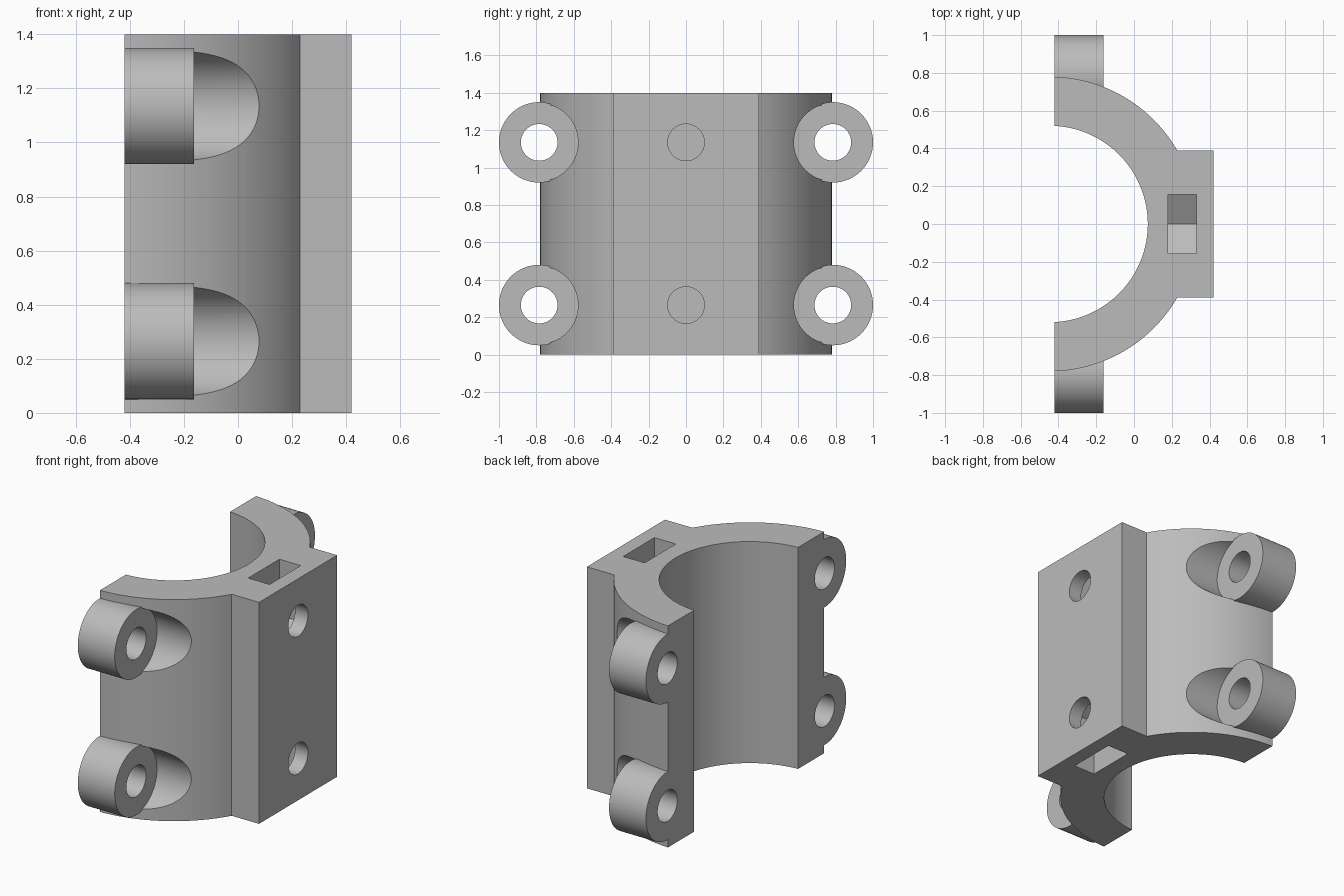
import bpy, bmesh
from math import sin, cos, pi, acos, asin, radians
from mathutils import Matrix

cube = bpy.data.objects.get("Cube")
if cube:
    bpy.data.objects.remove(cube, do_unlink=True)

HEIGHT, X0, X1 = 1.4, -0.42, 0.42
CX, R_IN, R_OUT = -0.447, 0.52, 0.78      # bore axis and radii
PAD = 0.39                                # half width of mounting pad
LUG_Y, LUG_R, LUG_END = 0.785, 0.215, -0.162
LEVELS = (0.265, 1.135)

grey = bpy.data.materials.new("plain grey")
grey.use_nodes = True
colour = (0.5, 0.5, 0.5, 1)
grey.diffuse_color = colour
grey.node_tree.nodes["Principled BSDF"].inputs["Base Color"].default_value = colour


def finish(name, bm):
    bmesh.ops.recalc_face_normals(bm, faces=bm.faces)
    mesh = bpy.data.meshes.new(name)
    bm.to_mesh(mesh)
    bm.free()
    mesh.materials.append(grey)
    ob = bpy.data.objects.new(name, mesh)
    bpy.context.collection.objects.link(ob)
    return ob


def prism(name, points, offset):
    """Extrude a closed outline along an offset."""
    bm = bmesh.new()
    face = bm.faces.new([bm.verts.new(p) for p in points])
    made = bmesh.ops.extrude_face_region(bm, geom=[face])["geom"]
    verts = [g for g in made if isinstance(g, bmesh.types.BMVert)]
    bmesh.ops.translate(bm, verts=verts, vec=offset)
    return finish(name, bm)


def rod(name, xa, xb, y, z, r):
    """Cylinder lying along x."""
    bm = bmesh.new()
    place = Matrix.Translation(((xa + xb) / 2, y, z)) @ Matrix.Rotation(pi / 2, 4, 'Y')
    bmesh.ops.create_cone(bm, cap_ends=True, segments=96, radius1=r, radius2=r,
                          depth=xb - xa, matrix=place)
    return finish(name, bm)


def combine(target, tool, operation):
    bpy.context.view_layer.objects.active = target
    mod = target.modifiers.new(operation, 'BOOLEAN')
    mod.operation, mod.solver, mod.object = operation, 'EXACT', tool
    bpy.ops.object.modifier_apply(modifier=mod.name)
    bpy.data.objects.remove(tool, do_unlink=True)


def arc(r, a, b, n):
    return [(CX + r * cos(a + (b - a) * i / n), r * sin(a + (b - a) * i / n), 0)
            for i in range(n + 1)]


# Half-ring shell with its flat mounting pad
end_in, end_out = acos((X0 - CX) / R_IN), acos((X0 - CX) / R_OUT)
pad_angle = asin(PAD / R_OUT)
outline = (arc(R_OUT, -end_out, -pad_angle, 36)
           + [(X1, -PAD, 0), (X1, PAD, 0)]
           + arc(R_OUT, pad_angle, end_out, 36)
           + arc(R_IN, end_in, -end_in, 96))
body = prism("clamp_half", outline, (0, 0, HEIGHT))

# Nut pockets open at top and bottom, with pointed inner ends, and blind bolt holes
half, point = 0.156, 0.18
for z, way, rim in ((LEVELS[0], 1, -0.1), (LEVELS[1], -1, HEIGHT + 0.1)):
    pocket = [(0.18, -half, rim), (0.18, half, rim), (0.18, half, z + way * point / 2),
              (0.18, 0, z + way * point), (0.18, -half, z + way * point / 2)]
    combine(body, prism("nut_pocket", pocket, (0.15, 0, 0)), 'DIFFERENCE')
    combine(body, rod("bolt_hole", 0.25, X1 + 0.1, 0, z, 0.098), 'DIFFERENCE')

# Screw lugs with head clearance scooped from the shell
for side in (-1, 1):
    for z in LEVELS:
        y = side * LUG_Y
        combine(body, rod("clearance", LUG_END, 0.2, y, z, 0.208), 'DIFFERENCE')
        combine(body, rod("lug", X0, LUG_END, y, z, LUG_R), 'UNION')
        combine(body, rod("screw_hole", X0 - 0.1, 0.0, y, z, 0.098), 'DIFFERENCE')

bpy.ops.object.select_all(action='DESELECT')
body.select_set(True)
bpy.context.view_layer.objects.active = body
bpy.ops.object.shade_smooth_by_angle(angle=radians(25))
